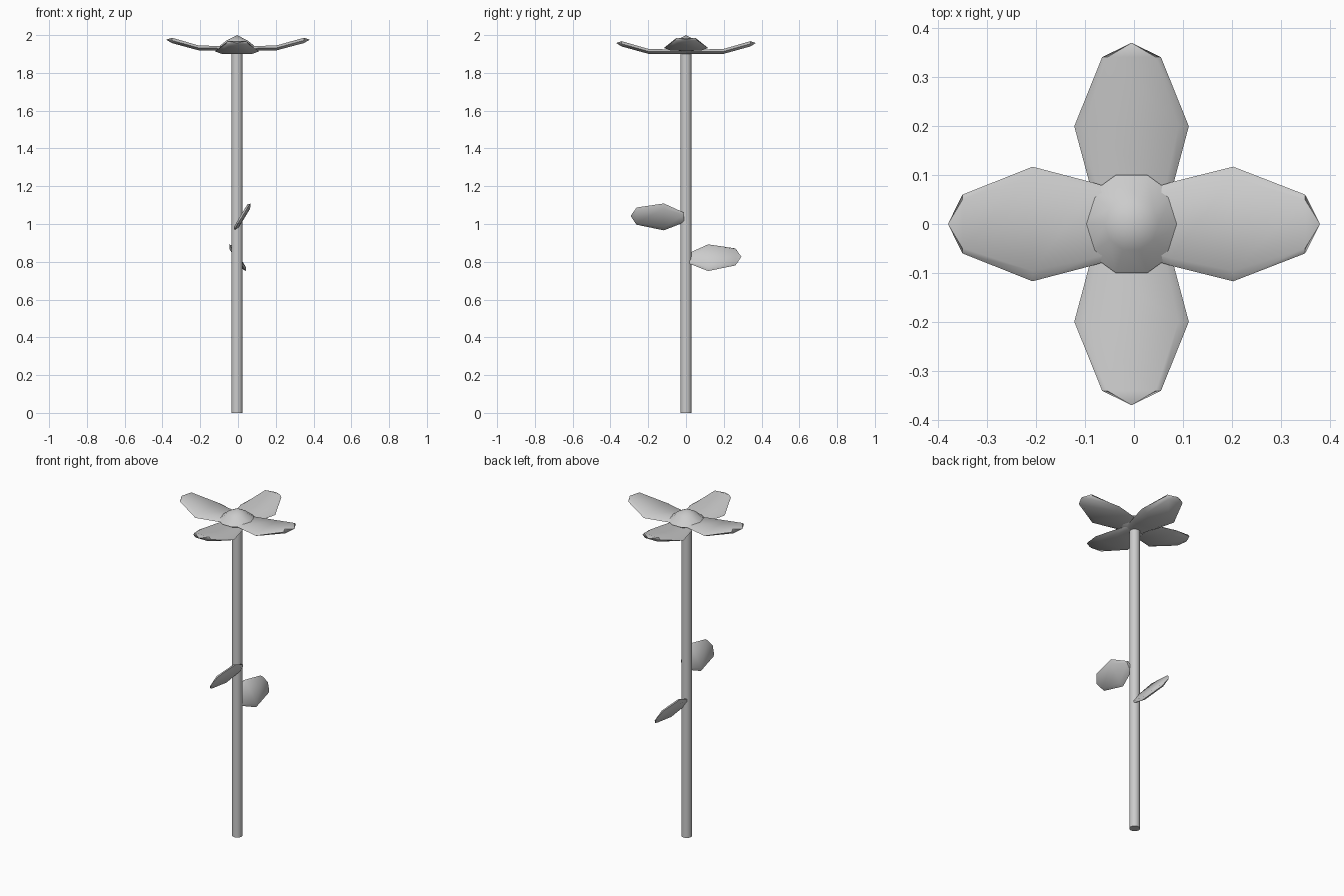
import bpy, bmesh, math
from mathutils import Matrix, Vector

if "Cube" in bpy.data.objects:
    bpy.data.objects.remove(bpy.data.objects["Cube"])

CX = -0.005  # stem axis


def finish(name, bm, angle=40):
    bmesh.ops.recalc_face_normals(bm, faces=bm.faces)
    me = bpy.data.meshes.new(name)
    bm.to_mesh(me)
    bm.free()
    ob = bpy.data.objects.new(name, me)
    bpy.context.collection.objects.link(ob)
    bpy.ops.object.select_all(action='DESELECT')
    ob.select_set(True)
    bpy.context.view_layer.objects.active = ob
    bpy.ops.object.shade_smooth_by_angle(angle=math.radians(angle))
    return ob


def blade(name, stations, tip, matrix):
    """Six-sided lens section lofted along local x, closed to a pointed tip.
    Each station is (x, half width, mid height, half thickness)."""
    bm = bmesh.new()
    rings = []
    for x, w, z, t in stations:
        section = [(-w, 0), (-.82 * w, t), (.82 * w, t), (w, 0), (.7 * w, -t), (-.7 * w, -t)]
        rings.append([bm.verts.new((x, y, z + h)) for y, h in section])
    for a, b in zip(rings, rings[1:]):
        for i in range(6):
            j = (i + 1) % 6
            bm.faces.new((a[i], a[j], b[j], b[i]))
    bm.faces.new(rings[0])
    end = bm.verts.new((tip[0], 0, tip[1]))
    for i in range(6):
        bm.faces.new((rings[-1][i], rings[-1][(i + 1) % 6], end))
    bm.transform(matrix)
    return finish(name, bm, 50)


# stem
bm = bmesh.new()
bmesh.ops.create_cone(bm, cap_ends=True, segments=12, radius1=.03, radius2=.03, depth=1.92,
                      matrix=Matrix.Translation((CX, 0, .96)))
finish("stem", bm)

# flower centre: low pointed dome with a shallow underside
bm = bmesh.new()
profile = [(0, 2.0), (.055, 1.972), (.105, 1.932), (.07, 1.912), (0, 1.90)]
verts = [bm.verts.new((r, 0, z)) for r, z in profile]
edges = [bm.edges.new(p) for p in zip(verts, verts[1:])]
bmesh.ops.spin(bm, geom=verts + edges, cent=(0, 0, 0), axis=(0, 0, 1),
               angle=math.tau, steps=10)
bmesh.ops.remove_doubles(bm, verts=bm.verts, dist=1e-4)
bm.transform(Matrix.Translation((CX, 0, 0)))
finish("flower_centre", bm, 60)

# petals: the front and back pair sits slightly lower
for i in range(4):
    drop = .018 if i % 2 else 0
    reach = (.385, .37, .375, .37)[i]
    s = reach / .38
    stations = [(0, .06, 1.93, .012), (.08, .085, 1.93, .012),
                (.205 * s, .117, 1.932, .013), (.35 * s, .06, 1.972, .014)]
    m = Matrix.Translation((CX, 0, -drop)) @ Matrix.Rotation(i * math.pi / 2, 4, 'Z')
    blade(f"petal_{i + 1}", stations, (reach, 1.976), m)

# leaves: tilted blades on opposite sides of the stem
leaf = [(.01, .03, 0, .008), (.117, .083, 0, .012), (.262, .053, 0, .01)]
for name, side, base, lean in (("upper_leaf", -1, (.024, 0, 1.034), .6),
                               ("lower_leaf", 1, (-.003, 0, .818), -.62)):
    along = Vector((0, side, .03)).normalized()
    across = Vector((lean, 0, 1)).normalized()
    up = along.cross(across)
    m = Matrix.Translation(base) @ Matrix((along, across, up)).transposed().to_4x4()
    blade(name, leaf, (.293, 0), m)
